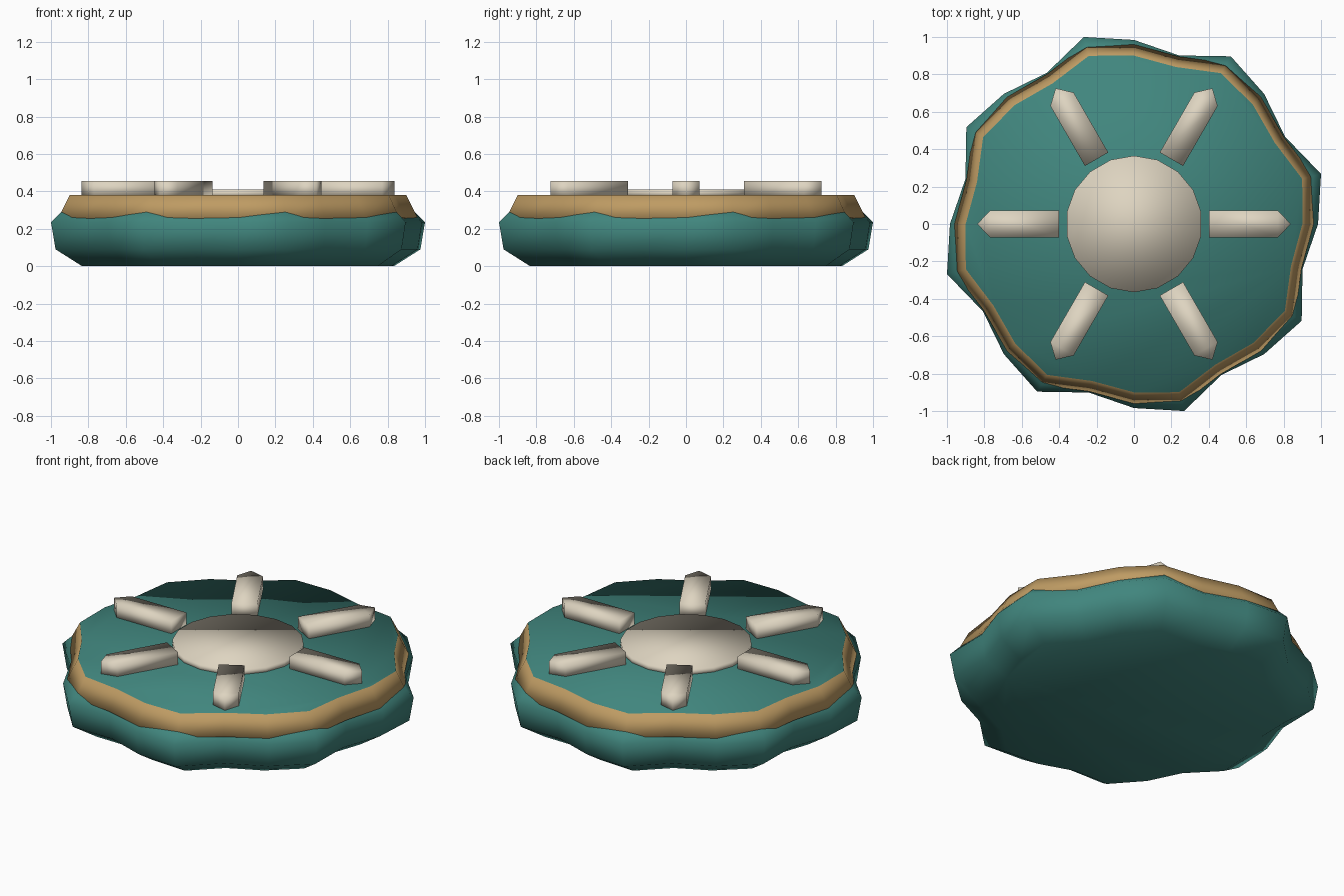
import bpy, bmesh, math
from mathutils import Matrix

if "Cube" in bpy.data.objects:
    bpy.data.objects.remove(bpy.data.objects["Cube"])


def material(name, rgb):
    m = bpy.data.materials.new(name)
    m.diffuse_color = (*rgb, 1)
    m.use_nodes = True
    m.node_tree.nodes["Principled BSDF"].inputs["Base Color"].default_value = m.diffuse_color
    return m


TEAL = material("teal", (0.052, 0.237, 0.207))
GOLD = material("gold", (0.515, 0.328, 0.125))
CREAM = material("cream", (0.73, 0.66, 0.53))


def wavy(radius, wave, z, sides=24):
    """Ring of points with eight slanted lobes."""
    pts = []
    for i in range(sides):
        a = math.tau * i / sides
        r = radius * (1 + wave * math.sin(8 * a))
        pts.append((r * math.cos(a), r * math.sin(a), z))
    return pts


def loft(name, rings, mats, turn=0, top_mat=0):
    """Closed solid through stacked rings, with smooth normals throughout."""
    bm = bmesh.new()
    rows = [[bm.verts.new(p) for p in ring] for ring in rings]
    n = len(rows[0])
    for low, high in zip(rows, rows[1:]):
        for i in range(n):
            j = (i + 1) % n
            bm.faces.new((low[i], low[j], high[j], high[i]))
    bm.faces.new(rows[0][::-1])
    bm.faces.new(rows[-1]).material_index = top_mat
    bm.transform(Matrix.Rotation(turn, 4, 'Z'))
    for f in bm.faces:
        f.smooth = True
    mesh = bpy.data.meshes.new(name)
    bm.to_mesh(mesh)
    bm.free()
    for m in mats:
        mesh.materials.append(m)
    ob = bpy.data.objects.new(name, mesh)
    bpy.context.collection.objects.link(ob)
    return ob


# Scalloped base
base_profile = [(0.82, 0), (0.96, 0.09), (0.984, 0.235), (0.945, 0.275), (0.86, 0.355)]
loft("base", [wavy(r, 0.06, z) for r, z in base_profile], [TEAL])

# Sloped rim band with the teal face on top
rim_profile = [(0.88, 0.23), (0.96, 0.26), (0.9, 0.38)]
loft("rim_band", [wavy(r, 0.04, z) for r, z in rim_profile], [GOLD, TEAL], top_mat=1)

# Central hub disc
hub = [(0.365 * math.cos(math.radians(90 + 20 * i)),
        0.365 * math.sin(math.radians(90 + 20 * i))) for i in range(18)]
loft("hub", [[(x, y, z) for x, y in hub] for z in (0.37, 0.41)], [CREAM])

# Six pointed rays around the hub
ray = [(0.4, -0.072), (0.77, -0.072), (0.838, 0), (0.77, 0.072), (0.4, 0.072)]
for k in range(6):
    loft(f"ray_{k + 1}", [[(x, y, z) for x, y in ray] for z in (0.37, 0.455)],
         [CREAM], turn=math.radians(60 * k))
